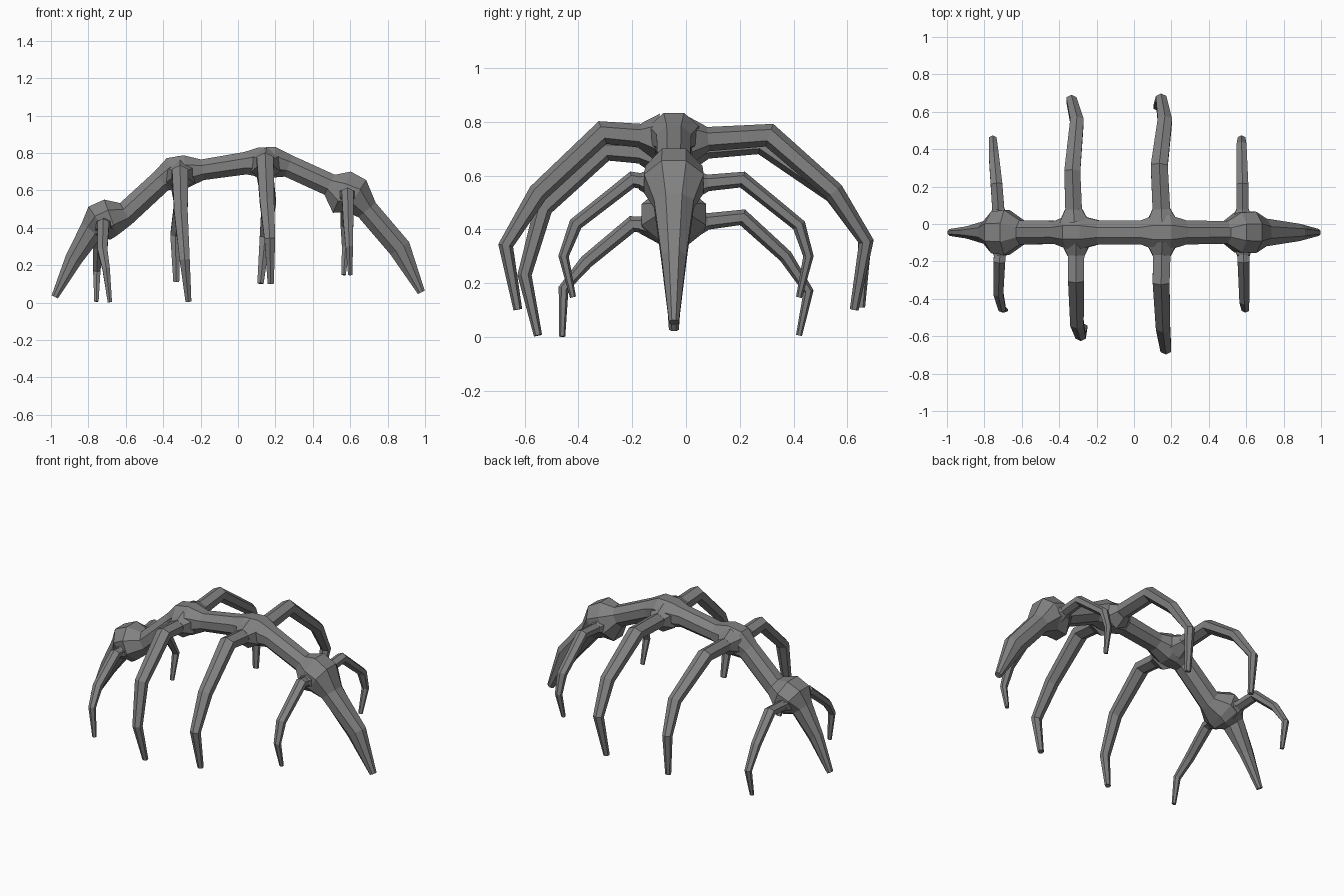
import bpy, bmesh, math
from mathutils import Vector

bone = bpy.data.materials.new("dark_grey")
bone.diffuse_color = (0.22, 0.22, 0.22, 1)


def sweep(name, path, radii, side, sides, turn=0.0):
    """Flat-faced tube through path; radii = (along side axis, across it) per point."""
    pts = [Vector(p) for p in path]
    side = Vector(side)
    bm = bmesh.new()
    rings = []
    for i, p in enumerate(pts):
        t = Vector((0, 0, 0))
        if i > 0:
            t += (p - pts[i - 1]).normalized()
        if i < len(pts) - 1:
            t += (pts[i + 1] - p).normalized()
        t.normalize()
        n = side.cross(t).normalized()
        u = t.cross(n)
        ru, rn = radii[i]
        ring = []
        for k in range(sides):
            a = turn + 2 * math.pi * k / sides
            ring.append(bm.verts.new(p + u * ru * math.cos(a) + n * rn * math.sin(a)))
        rings.append(ring)
    for a, b in zip(rings, rings[1:]):
        for k in range(sides):
            j = (k + 1) % sides
            bm.faces.new((a[k], a[j], b[j], b[k]))
    bm.faces.new(rings[0])
    bm.faces.new(rings[-1])
    bmesh.ops.recalc_face_normals(bm, faces=bm.faces)
    me = bpy.data.meshes.new(name)
    bm.to_mesh(me)
    bm.free()
    me.materials.append(bone)
    ob = bpy.data.objects.new(name, me)
    bpy.context.collection.objects.link(ob)
    return ob


# Arched spine with four swollen joints: x, z, half width in y, half thickness
spine = [
    (-0.98, 0.03, 0.02, 0.02), (-0.88, 0.23, 0.035, 0.05),
    (-0.785, 0.385, 0.065, 0.07), (-0.74, 0.425, 0.12, 0.115),
    (-0.68, 0.455, 0.13, 0.11), (-0.60, 0.475, 0.07, 0.07),
    (-0.41, 0.65, 0.067, 0.067), (-0.35, 0.69, 0.095, 0.095),
    (-0.28, 0.70, 0.095, 0.095), (-0.19, 0.71, 0.07, 0.06),
    (0.04, 0.745, 0.07, 0.065), (0.11, 0.75, 0.10, 0.085),
    (0.19, 0.75, 0.10, 0.09), (0.27, 0.73, 0.07, 0.065),
    (0.49, 0.63, 0.065, 0.065), (0.555, 0.59, 0.115, 0.13),
    (0.63, 0.57, 0.12, 0.11), (0.69, 0.495, 0.08, 0.065),
    (0.865, 0.29, 0.05, 0.065), (0.98, 0.055, 0.02, 0.022),
]
MID = -0.045
sweep("spine", [(x, MID, z) for x, z, _, _ in spine],
      [(w, h) for _, _, w, h in spine], (0, 1, 0), 8, math.pi / 8)

# Curved ribs: x, y, z from joint to tip, with half width at the root
ribs = {
    "rib_1_back": (0.038, [(-0.72, 0.0, 0.42), (-0.735, 0.21, 0.445),
                           (-0.75, 0.37, 0.30), (-0.755, 0.455, 0.17), (-0.757, 0.42, 0.006)]),
    "rib_1_front": (0.038, [(-0.71, -0.08, 0.41), (-0.72, -0.20, 0.42),
                            (-0.725, -0.37, 0.28), (-0.705, -0.455, 0.18), (-0.685, -0.46, 0.002)]),
    "rib_2_back": (0.052, [(-0.32, 0.0, 0.70), (-0.33, 0.28, 0.72),
                           (-0.305, 0.55, 0.53), (-0.335, 0.665, 0.36), (-0.33, 0.65, 0.11)]),
    "rib_2_front": (0.052, [(-0.31, -0.08, 0.68), (-0.31, -0.30, 0.695),
                            (-0.305, -0.53, 0.48), (-0.285, -0.60, 0.23), (-0.265, -0.55, 0.006)]),
    "rib_3_back": (0.055, [(0.15, 0.0, 0.73), (0.135, 0.31, 0.75),
                           (0.165, 0.55, 0.54), (0.145, 0.67, 0.355), (0.12, 0.625, 0.102)]),
    "rib_3_front": (0.055, [(0.15, -0.08, 0.74), (0.145, -0.31, 0.76),
                            (0.155, -0.55, 0.535), (0.17, -0.67, 0.34), (0.175, -0.625, 0.102)]),
    "rib_4_back": (0.038, [(0.58, 0.0, 0.565), (0.58, 0.21, 0.585),
                           (0.575, 0.42, 0.415), (0.575, 0.455, 0.30), (0.565, 0.42, 0.148)]),
    "rib_4_front": (0.038, [(0.585, -0.08, 0.565), (0.585, -0.20, 0.585),
                            (0.59, -0.41, 0.42), (0.595, -0.455, 0.30), (0.60, -0.42, 0.148)]),
}
taper = [1.0, 0.95, 0.8, 0.6, 0.35]
for name, (r, path) in ribs.items():
    sweep(name, path, [(r * k, r * k * 0.85) for k in taper], (1, 0, 0), 6, math.pi / 6)
    # Flared collar where the rib leaves the joint
    s = 1 if path[1][1] > 0 else -1
    a = Vector(path[0])
    b = Vector(path[1])
    near = a.lerp(b, (MID + s * 0.06 - a.y) / (b.y - a.y))
    far = a.lerp(b, (MID + s * 0.125 - a.y) / (b.y - a.y))
    sweep(name + "_collar", [near, far], [(r * 1.7, r * 1.6), (r, r * 0.85)],
          (1, 0, 0), 6, math.pi / 6)
